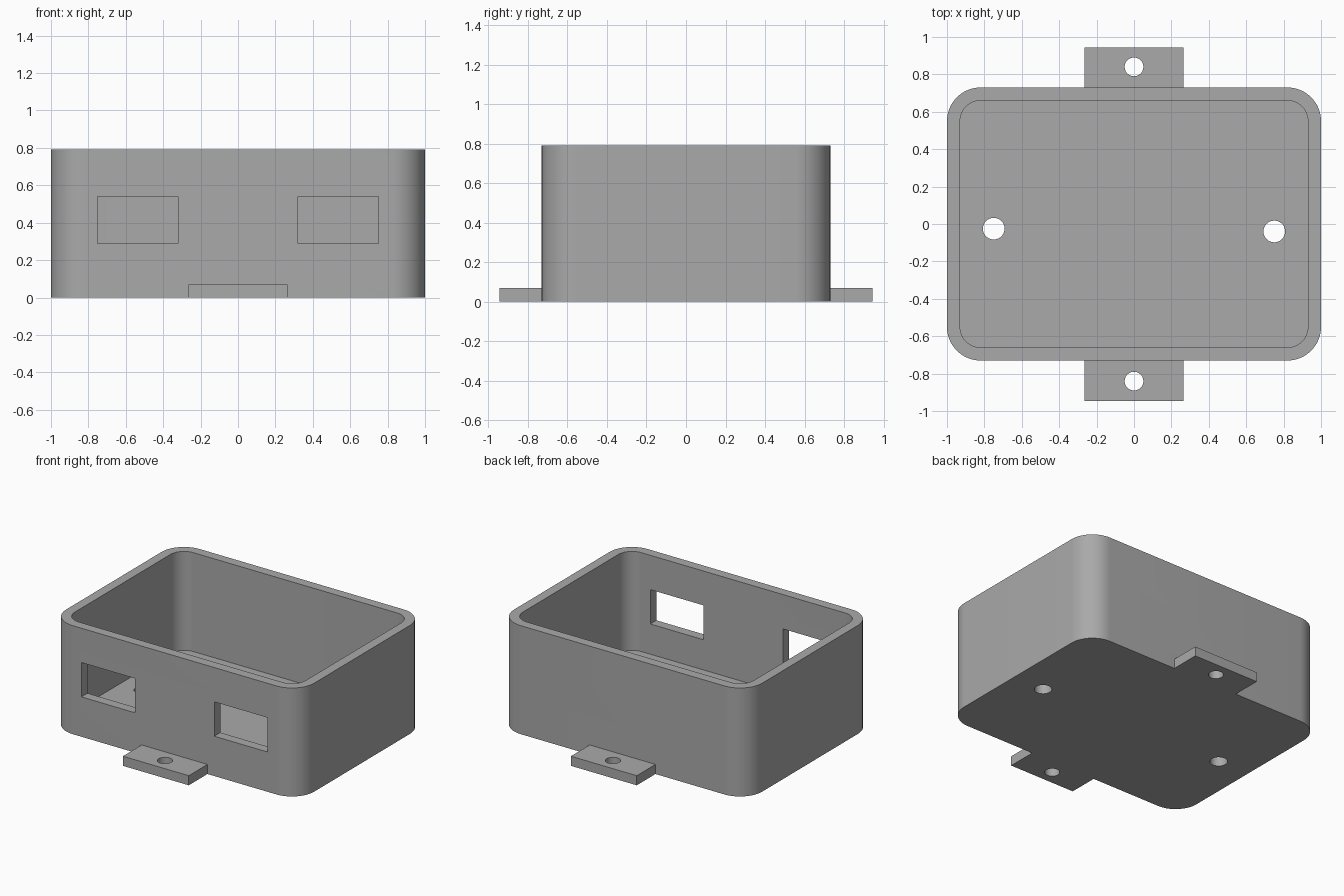
import bpy
import bmesh
import math

default_cube = bpy.data.objects.get("Cube")
if default_cube:
    bpy.data.objects.remove(default_cube, do_unlink=True)

WALL = 0.07
HEIGHT = 0.79
HALF_X, HALF_Y = 1.0, 0.73

grey = bpy.data.materials.new("plain grey")
grey.use_nodes = True
grey.diffuse_color = (0.4, 0.4, 0.4, 1)
grey.node_tree.nodes["Principled BSDF"].inputs["Base Color"].default_value = grey.diffuse_color


def prism(name, outline, z0, z1):
    """Extrude a flat counter-clockwise outline from z0 up to z1."""
    bm = bmesh.new()
    base = bm.faces.new([bm.verts.new((x, y, z0)) for x, y in outline])
    top = bmesh.ops.extrude_face_region(bm, geom=[base])["geom"]
    verts = [v for v in top if isinstance(v, bmesh.types.BMVert)]
    bmesh.ops.translate(bm, verts=verts, vec=(0, 0, z1 - z0))
    bmesh.ops.recalc_face_normals(bm, faces=bm.faces)
    mesh = bpy.data.meshes.new(name)
    bm.to_mesh(mesh)
    bm.free()
    mesh.materials.append(grey)
    obj = bpy.data.objects.new(name, mesh)
    bpy.context.scene.collection.objects.link(obj)
    return obj


def rounded_rect(hx, hy, radius, steps=16):
    points = []
    for quarter, (sx, sy) in enumerate([(1, 1), (-1, 1), (-1, -1), (1, -1)]):
        for i in range(steps + 1):
            a = (quarter + i / steps) * math.pi / 2
            points.append((sx * (hx - radius) + radius * math.cos(a),
                           sy * (hy - radius) + radius * math.sin(a)))
    return points


def rect(x0, x1, y0, y1):
    return [(x0, y0), (x1, y0), (x1, y1), (x0, y1)]


def circle(x, y, r, sides=40):
    return [(x + r * math.cos(i * math.tau / sides), y + r * math.sin(i * math.tau / sides))
            for i in range(sides)]


def combine(target, tool, operation):
    """Apply one boolean and discard the helper shape."""
    mod = target.modifiers.new(tool.name, "BOOLEAN")
    mod.object, mod.operation, mod.solver = tool, operation, "EXACT"
    bpy.context.view_layer.objects.active = target
    bpy.ops.object.modifier_apply(modifier=mod.name)
    bpy.data.objects.remove(tool, do_unlink=True)


# Rounded enclosure body
body = prism("enclosure_body", rounded_rect(HALF_X, HALF_Y, 0.18), 0, HEIGHT)

# Front and back mounting tabs with screw holes
for side in (-1, 1):
    y0, y1 = sorted((side * (HALF_Y - 0.03), side * 0.945))
    combine(body, prism("mounting_tab", rect(-0.265, 0.265, y0, y1), 0, WALL), "UNION")
    combine(body, prism("tab_hole", circle(0, side * 0.84, 0.05), -0.1, 0.2), "DIFFERENCE")

# Open cavity
cavity = prism("cavity", rounded_rect(HALF_X - WALL, HALF_Y - WALL, 0.11), WALL, HEIGHT + 0.2)
combine(body, cavity, "DIFFERENCE")

# Front port windows
for x0, x1 in ((-0.75, -0.32), (0.32, 0.75)):
    combine(body, prism("port_window", rect(x0, x1, -0.9, -0.5), 0.29, 0.54), "DIFFERENCE")

# Floor holes
for x, y in ((-0.75, -0.025), (0.75, -0.04)):
    combine(body, prism("floor_hole", circle(x, y, 0.058), -0.1, 0.2), "DIFFERENCE")

# Smooth rounded corners and bores, crisp edges elsewhere
bpy.ops.object.select_all(action="DESELECT")
body.select_set(True)
bpy.context.view_layer.objects.active = body
bpy.ops.object.shade_smooth_by_angle(angle=math.radians(30))
